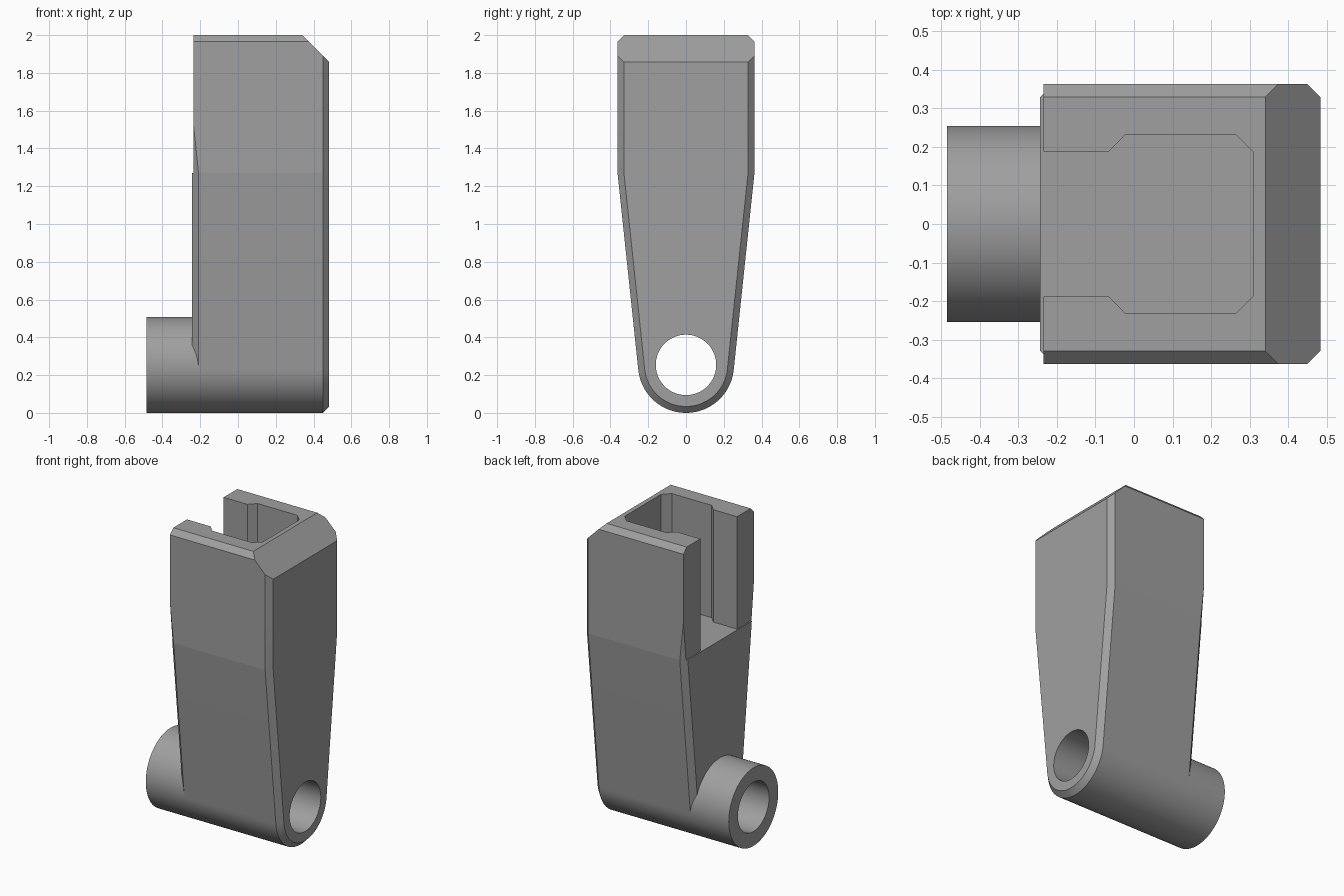
import bpy, bmesh, math
from mathutils import Vector

if "Cube" in bpy.data.objects:
    bpy.data.objects.remove(bpy.data.objects["Cube"])

R, BORE = 0.254, 0.16          # boss and bore radii, axis at z = R
CH = 0.034                     # edge chamfer
HALF, SHOULDER = 0.3625, 1.27  # body half width, height where the taper ends
BACK, FRONT = -0.243, 0.483

grey = bpy.data.materials.new("grey metal")
grey.diffuse_color = (0.35, 0.35, 0.35, 1)
grey.use_nodes = True
grey.node_tree.nodes["Principled BSDF"].inputs["Base Color"].default_value = grey.diffuse_color


def make_object(name, bm):
    bmesh.ops.remove_doubles(bm, verts=bm.verts, dist=1e-5)
    bmesh.ops.recalc_face_normals(bm, faces=bm.faces)
    me = bpy.data.meshes.new(name)
    bm.to_mesh(me)
    bm.free()
    me.materials.append(grey)
    ob = bpy.data.objects.new(name, me)
    bpy.context.collection.objects.link(ob)
    return ob


def prism(name, pts, offset):
    """Extrude a closed outline along an offset vector."""
    bm = bmesh.new()
    face = bm.faces.new([bm.verts.new(p) for p in pts])
    new = bmesh.ops.extrude_face_region(bm, geom=[face])["geom"]
    bmesh.ops.translate(bm, vec=Vector(offset),
                        verts=[v for v in new if isinstance(v, bmesh.types.BMVert)])
    return make_object(name, bm)


def ring(r, x, n=96):
    return [(x, r * math.cos(2 * math.pi * i / n), R + r * math.sin(2 * math.pi * i / n))
            for i in range(n)]


def select_only(ob):
    bpy.ops.object.select_all(action='DESELECT')
    ob.select_set(True)
    bpy.context.view_layer.objects.active = ob


def cut(ob, cutter):
    cutter.hide_render = True
    mod = ob.modifiers.new("cut", 'BOOLEAN')
    mod.operation, mod.solver, mod.object = 'DIFFERENCE', 'EXACT', cutter
    select_only(ob)
    bpy.ops.object.modifier_apply(modifier=mod.name)
    bpy.data.objects.remove(cutter)


# Body half outline: round foot, tangent taper, straight top
dist = math.hypot(HALF, SHOULDER - R)
tangent = math.atan2(SHOULDER - R, HALF) - math.acos(R / dist)
STEPS = 24
angles = [-math.pi / 2 + (tangent + math.pi / 2) * i / STEPS for i in range(STEPS + 1)]


def outline(inset, fade=False):
    pts = [((R - inset) * math.cos(a), R + (R - inset) * math.sin(a)) for a in angles]
    pts[0] = (0.0, pts[0][1])
    top = HALF if fade else HALF - inset
    return pts + [(HALF - inset, SHOULDER), (top, 1.6), (top, 2.0)]


# Four cross-sections; the back chamfer fades out above the shoulder
sections = [
    [(BACK, y, z) for y, z in outline(CH, True)],
    [(BACK if z > 1.5 else BACK + CH, y, z) for y, z in outline(0)],
    [(FRONT - CH, y, z) for y, z in outline(0)],
    [(FRONT, y, z) for y, z in outline(CH)],
]
bm = bmesh.new()


def add_face(pts):
    unique = []
    for p in pts:
        if all((Vector(p) - Vector(q)).length > 1e-5 for q in unique):
            unique.append(p)
    if len(unique) > 2:
        bm.faces.new([bm.verts.new(p) for p in unique])


def flip(p):
    return (p[0], -p[1], p[2])


for a, b in zip(sections, sections[1:]):
    for i in range(len(a) - 1):
        quad = [a[i], a[i + 1], b[i + 1], b[i]]
        add_face(quad)
        add_face([flip(p) for p in quad])
for s in (sections[0], sections[-1]):
    add_face(s + [flip(p) for p in reversed(s)])
tops = [s[-1] for s in sections]
add_face(tops + [flip(p) for p in reversed(tops)])
bmesh.ops.remove_doubles(bm, verts=bm.verts, dist=1e-5)
bmesh.ops.recalc_face_normals(bm, faces=bm.faces)

# Bevel the top: large front slope and two small side slopes
for co, no in (((0.34, 0, 2), (1, 0, 1)),
               ((0, HALF - CH, 2), (0, 1, 1)),
               ((0, CH - HALF, 2), (0, -1, 1))):
    res = bmesh.ops.bisect_plane(bm, geom=bm.verts[:] + bm.edges[:] + bm.faces[:],
                                 plane_co=co, plane_no=Vector(no).normalized(),
                                 clear_outer=True)
    bmesh.ops.holes_fill(bm, edges=[e for e in bm.edges if e.is_boundary], sides=0)
body = make_object("bracket_body", bm)

# Pocket open to the back and top
half_pocket = [(-0.4, 0.188), (-0.065, 0.188), (-0.022, 0.232), (0.264, 0.232), (0.31, 0.186)]
pocket = half_pocket + [(x, -y) for x, y in reversed(half_pocket)]
cut(body, prism("pocket_cutter", [(x, y, SHOULDER) for x, y in pocket], (0, 0, 1)))

# Shallow step on the back face above the shoulder
cut(body, prism("step_cutter", [(-0.4, -0.6, SHOULDER), (-0.235, -0.6, SHOULDER),
                                (-0.235, 0.6, SHOULDER), (-0.4, 0.6, SHOULDER)], (0, 0, 1)))

# Bore through the foot
cut(body, prism("bore_cutter", ring(BORE, -0.6), (1.4, 0, 0)))

# Hollow boss on the back
bm = bmesh.new()
loops = [ring(R, -0.485), ring(R, BACK + CH), ring(BORE, BACK + CH), ring(BORE, -0.485)]
for k in range(4):
    a, b = loops[k], loops[(k + 1) % 4]
    for i in range(len(a)):
        j = (i + 1) % len(a)
        add_face([a[i], a[j], b[j], b[i]])
boss = make_object("pivot_boss", bm)

# Smooth the round surfaces, keep every crease
for ob in (body, boss):
    select_only(ob)
    bpy.ops.object.shade_smooth_by_angle(angle=math.radians(5))
